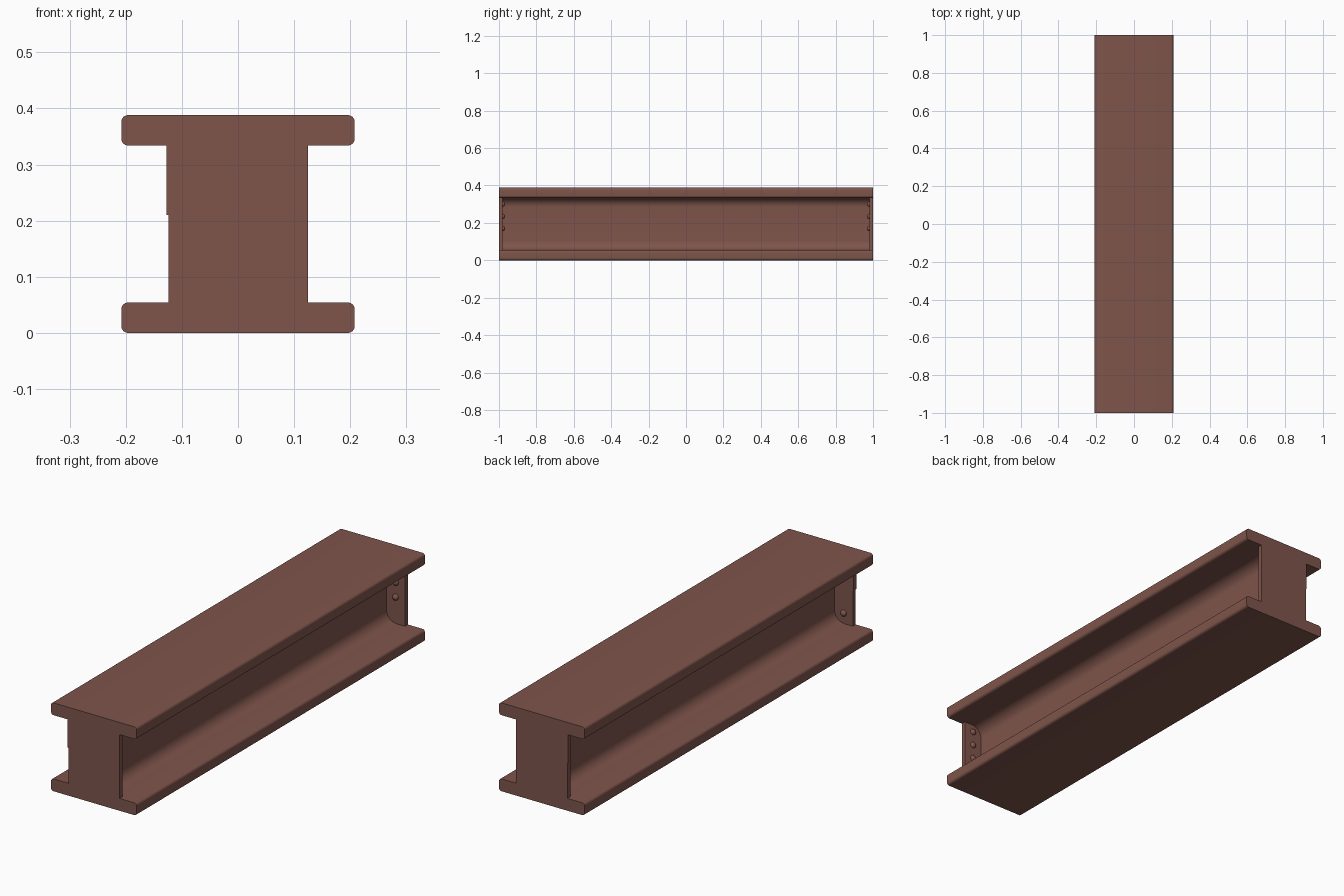
import bpy, bmesh, math

if "Cube" in bpy.data.objects:
    bpy.data.objects.remove(bpy.data.objects["Cube"])

L, H = 1.0, 0.388          # half length, height
FW, FT = 0.208, 0.054      # flange half width, thickness
WEB, FIL, RND = 0.035, 0.05, 0.012

rust = bpy.data.materials.new("rust_brown")
rust.diffuse_color = (0.21, 0.09, 0.07, 1)
rust.use_nodes = True
rust.node_tree.nodes["Principled BSDF"].inputs["Base Color"].default_value = rust.diffuse_color


def arc(cx, cz, r, a0, a1, n=6):
    return [(cx + r * math.cos(math.radians(a0 + (a1 - a0) * i / n)),
             cz + r * math.sin(math.radians(a0 + (a1 - a0) * i / n))) for i in range(n + 1)]


def finish(bm, name, angle):
    bmesh.ops.recalc_face_normals(bm, faces=bm.faces)
    me = bpy.data.meshes.new(name)
    bm.to_mesh(me)
    bm.free()
    me.materials.append(rust)
    ob = bpy.data.objects.new(name, me)
    bpy.context.collection.objects.link(ob)
    bpy.ops.object.select_all(action='DESELECT')
    ob.select_set(True)
    bpy.context.view_layer.objects.active = ob
    bpy.ops.object.shade_smooth_by_angle(angle=math.radians(angle))
    return ob


def extrude(name, pts, y0, y1):
    bm = bmesh.new()
    face = bm.faces.new([bm.verts.new((x, y0, z)) for x, z in pts])
    new = bmesh.ops.extrude_face_region(bm, geom=[face])["geom"]
    bmesh.ops.translate(bm, vec=(0, y1 - y0, 0),
                        verts=[v for v in new if isinstance(v, bmesh.types.BMVert)])
    # keep the starting cap so the solid is closed
    if not face.is_valid or len(bm.faces) < len(pts) + 2:
        bmesh.ops.holes_fill(bm, edges=[e for e in bm.edges if e.is_boundary])
    return finish(bm, name, 35)


# I-beam: right half of the section, lower quarter mirrored upward
quarter = (arc(FW - RND, RND, RND, -90, 0) + arc(FW - RND, FT - RND, RND, 0, 90)
           + arc(WEB + FIL, FT + FIL, FIL, 270, 180, 10))
right = quarter + [(x, H - z) for x, z in reversed(quarter)]
extrude("beam", right + [(-x, z) for x, z in reversed(right)], -L, L)

# End plates between the flanges, left edge slightly stepped
plate = [(0.125, FT), (0.125, H - FT), (-0.127, H - FT), (-0.127, 0.21),
         (-0.124, 0.21), (-0.124, FT)]
for s, tag in ((-1, "front"), (1, "back")):
    extrude(tag + "_end_plate", plate, s * L, s * 0.98)

# Domed rivets on the inner face of each plate
for s, tag in ((-1, "front"), (1, "back")):
    bm = bmesh.new()
    for x, heights in ((0.08, (0.17, 0.235, 0.30)), (-0.08, (0.10, 0.29))):
        for z in heights:
            made = bmesh.ops.create_uvsphere(bm, u_segments=16, v_segments=10, radius=0.014)
            bmesh.ops.translate(bm, verts=made["verts"], vec=(x, s * 0.981, z))
    finish(bm, tag + "_rivets", 60)
